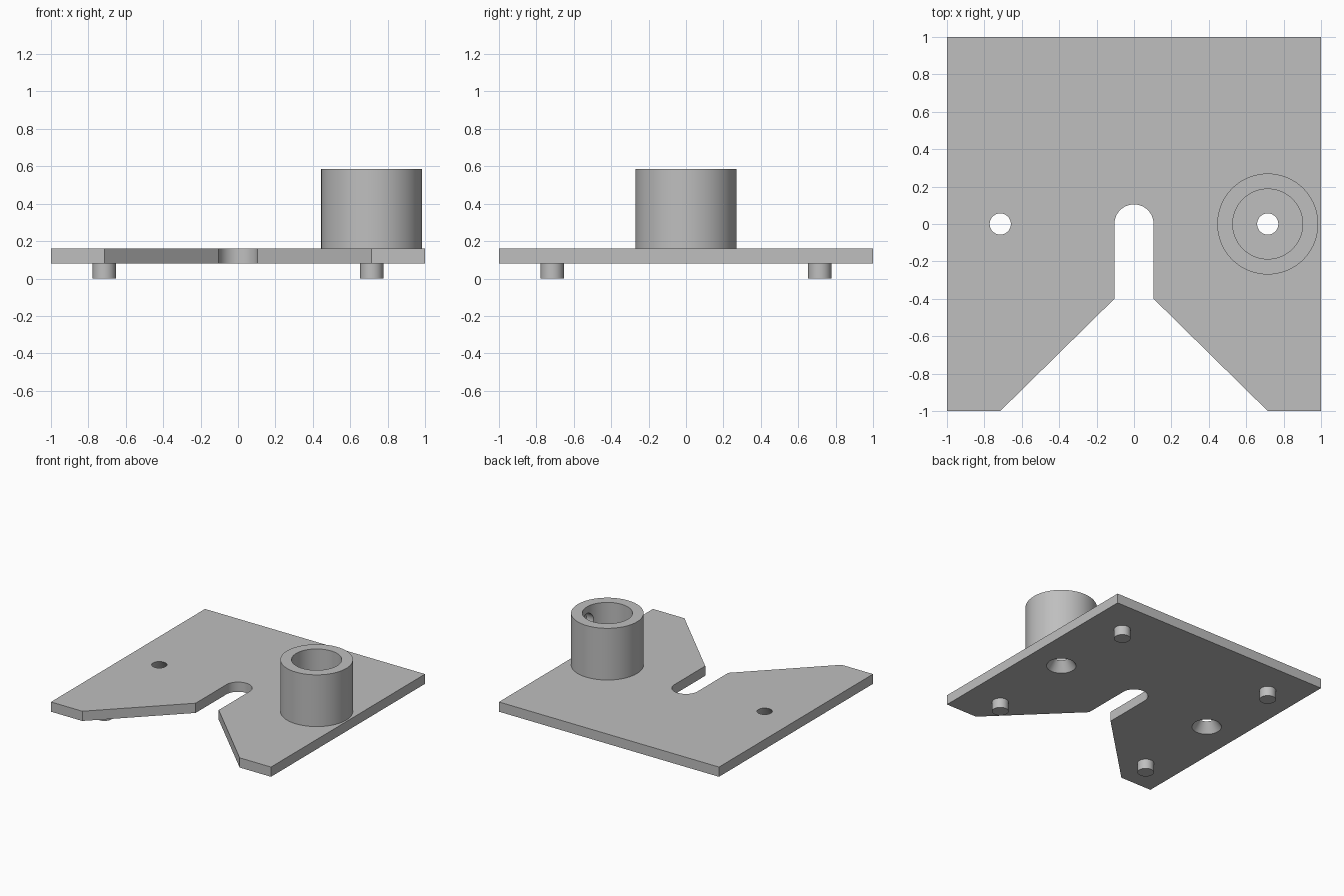
import bpy
import bmesh
import math
from mathutils import Matrix, Vector

cube = bpy.data.objects.get("Cube")
if cube:
    bpy.data.objects.remove(cube, do_unlink=True)

# Single grey for the whole part
grey = bpy.data.materials.new("Plain grey")
grey.use_nodes = True
colour = (0.52, 0.52, 0.52, 1)
grey.diffuse_color = colour
grey.node_tree.nodes["Principled BSDF"].inputs["Base Color"].default_value = colour

PLATE_BOTTOM, PLATE_TOP = 0.08, 0.16
TUBE_TOP = 0.585
OFFSET = 0.715       # spacing of holes, feet and tube
SLOT = 0.105         # slot half width


def make_object(name, bm):
    bmesh.ops.recalc_face_normals(bm, faces=bm.faces)
    mesh = bpy.data.meshes.new(name)
    bm.to_mesh(mesh)
    bm.free()
    mesh.materials.append(grey)
    obj = bpy.data.objects.new(name, mesh)
    bpy.context.collection.objects.link(obj)
    return obj


def cylinder(name, centre, r_bottom, r_top, height, axis="Z", segments=48):
    bm = bmesh.new()
    turn = Matrix.Rotation(math.pi / 2, 4, "Y") if axis == "X" else Matrix()
    bmesh.ops.create_cone(bm, cap_ends=True, segments=segments, radius1=r_bottom,
                          radius2=r_top, depth=height,
                          matrix=Matrix.Translation(centre) @ turn)
    return make_object(name, bm)


def activate(obj):
    bpy.ops.object.select_all(action="DESELECT")
    obj.select_set(True)
    bpy.context.view_layer.objects.active = obj


def cut(obj, cutter):
    cutter.hide_render = True
    mod = obj.modifiers.new("Cut", "BOOLEAN")
    mod.operation = "DIFFERENCE"
    mod.solver = "EXACT"
    mod.object = cutter
    activate(obj)
    bpy.ops.object.modifier_apply(modifier=mod.name)
    bpy.data.objects.remove(cutter, do_unlink=True)


def smooth(obj):
    activate(obj)
    bpy.ops.object.shade_smooth_by_angle(angle=math.radians(30))


# Base plate: square outline with a flared, round-ended slot
arc = [(SLOT * math.cos(math.pi * i / 24), SLOT * math.sin(math.pi * i / 24))
       for i in range(25)]
outline = [(1, 1), (1, -1), (OFFSET, -1), (SLOT, -0.4)] + arc
outline += [(-SLOT, -0.4), (-OFFSET, -1), (-1, -1), (-1, 1)]
bm = bmesh.new()
face = bm.faces.new([bm.verts.new((x, y, PLATE_BOTTOM)) for x, y in outline])
extruded = bmesh.ops.extrude_face_region(bm, geom=[face])["geom"]
bmesh.ops.translate(bm, vec=(0, 0, PLATE_TOP - PLATE_BOTTOM),
                    verts=[v for v in extruded if isinstance(v, bmesh.types.BMVert)])
plate = make_object("base_plate", bm)

# Countersunk screw holes, widest underneath
for side in (-1, 1):
    cut(plate, cylinder("countersink_cutter", (side * OFFSET, 0, 0.12),
                        0.125, 0.043, 0.12))
smooth(plate)

# Tube: rectangular section spun about its axis, seated in the plate
bm = bmesh.new()
section = [(0.187, 0.15), (0.27, 0.15), (0.27, TUBE_TOP), (0.187, TUBE_TOP)]
verts = [bm.verts.new((OFFSET + r, 0, z)) for r, z in section]
edges = [bm.edges.new((verts[i], verts[(i + 1) % 4])) for i in range(4)]
bmesh.ops.spin(bm, geom=verts + edges, cent=Vector((OFFSET, 0, 0)), axis=(0, 0, 1),
               angle=math.tau, steps=72, use_merge=True)
bmesh.ops.remove_doubles(bm, verts=bm.verts, dist=0.0001)
tube = make_object("tube", bm)

# Blind pocket in the inner wall of the tube
cut(tube, cylinder("pocket_cutter", (OFFSET + 0.19, 0, 0.46), 0.07, 0.07, 0.1, "X", 32))
smooth(tube)

# Four short feet
for y, end in ((-OFFSET, "front"), (OFFSET, "back")):
    for x, side in ((OFFSET, "left"), (-OFFSET, "right")):
        foot = cylinder(f"{end}_{side}_foot", (x, y, 0.0425), 0.062, 0.062, 0.085)
        smooth(foot)
